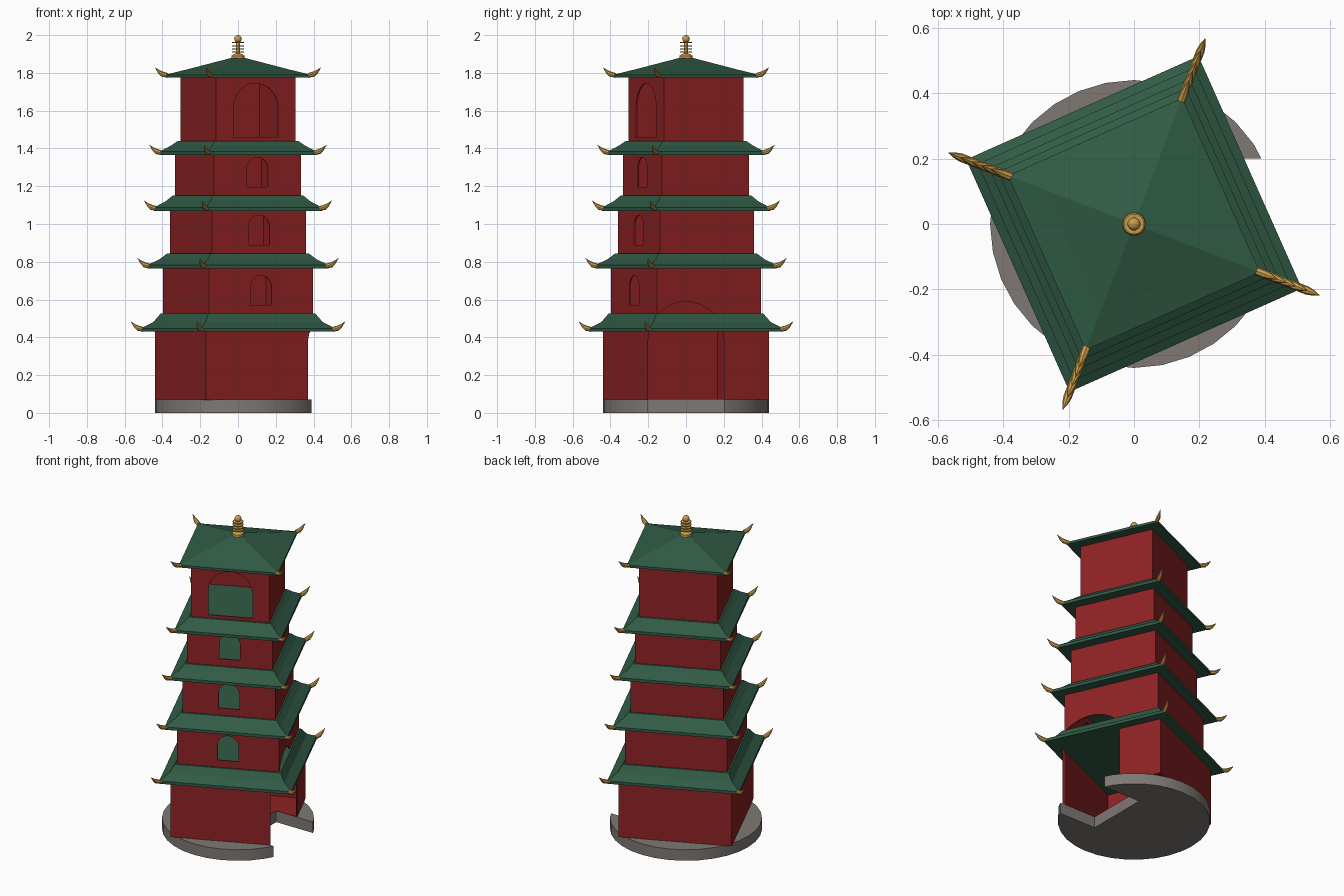
import bpy, bmesh, math
from mathutils import Vector, Matrix

if "Cube" in bpy.data.objects:
    bpy.data.objects.remove(bpy.data.objects["Cube"])

TURN = math.radians(24)            # the tower is turned against the round base
CORNER = TURN + math.pi / 4


def material(name, rgb):
    m = bpy.data.materials.new(name)
    m.diffuse_color = (*rgb, 1)
    m.use_nodes = True
    m.node_tree.nodes["Principled BSDF"].inputs["Base Color"].default_value = m.diffuse_color
    return m


RED = material("wall_red", (0.27, 0.016, 0.017))
GREEN = material("roof_green", (0.030, 0.105, 0.060))
GOLD = material("ornament_gold", (0.60, 0.34, 0.07))
STONE = material("base_stone", (0.21, 0.19, 0.175))


def finish(name, bm, mat, smooth=False):
    bmesh.ops.recalc_face_normals(bm, faces=bm.faces)
    me = bpy.data.meshes.new(name)
    bm.to_mesh(me)
    bm.free()
    me.materials.append(mat)
    ob = bpy.data.objects.new(name, me)
    bpy.context.collection.objects.link(ob)
    if smooth:
        select(ob)
        bpy.ops.object.shade_smooth_by_angle(angle=math.radians(35))
    return ob


def select(ob):
    bpy.ops.object.select_all(action='DESELECT')
    ob.select_set(True)
    bpy.context.view_layer.objects.active = ob


def lathe(name, profile, sides, mat, start=0.0, hollow=False, smooth=False):
    """Stack rings of (radius, z); hollow joins the last ring to the first."""
    bm = bmesh.new()
    rings = [[bm.verts.new((r * math.cos(start + 2 * math.pi * i / sides),
                            r * math.sin(start + 2 * math.pi * i / sides), z))
              for i in range(sides)] for r, z in profile]
    pairs = list(zip(rings, rings[1:]))
    if hollow:
        pairs.append((rings[-1], rings[0]))
    else:
        bm.faces.new(rings[0][::-1])
        bm.faces.new(rings[-1])
    for a, b in pairs:
        for i in range(sides):
            j = (i + 1) % sides
            bm.faces.new((a[i], a[j], b[j], b[i]))
    return finish(name, bm, mat, smooth)


def arch_cutter(name, half, z0, z1, near, far, angle):
    """Round-topped prism running outward from the axis in one direction."""
    spring = z1 - half
    outline = [(-half, z0), (half, z0)]
    outline += [(half * math.cos(math.pi * k / 20), spring + half * math.sin(math.pi * k / 20))
                for k in range(21)]
    bm = bmesh.new()
    face = bm.faces.new([bm.verts.new((near, y, z)) for y, z in outline])
    ext = bmesh.ops.extrude_face_region(bm, geom=[face])
    moved = [v for v in ext["geom"] if isinstance(v, bmesh.types.BMVert)]
    bmesh.ops.translate(bm, verts=moved, vec=(far - near, 0, 0))
    bmesh.ops.transform(bm, matrix=Matrix.Rotation(angle, 4, 'Z'), verts=bm.verts)
    ob = finish(name, bm, RED)
    ob.hide_render = True
    return ob


def cut(ob, cutter):
    mod = ob.modifiers.new("cut", 'BOOLEAN')
    mod.operation = 'DIFFERENCE'
    mod.solver = 'EXACT'
    mod.object = cutter
    select(ob)
    bpy.ops.object.modifier_apply(modifier=mod.name)


# Storeys: wall corner radius, wall bottom, wall top, roof corner radius, roof top
STOREYS = [(0.472, 0.070, 0.435, 0.550, 0.525),
           (0.425, 0.480, 0.770, 0.512, 0.845),
           (0.386, 0.800, 1.075, 0.475, 1.150),
           (0.357, 1.100, 1.370, 0.445, 1.440),
           (0.327, 1.390, 1.780, 0.413, 1.888)]
# Windows: half width, sill, crown (none in the ground storey)
WINDOWS = [None, (0.061, 0.57, 0.728), (0.061, 0.89, 1.047),
           (0.061, 1.195, 1.353), (0.13, 1.46, 1.745)]

door = arch_cutter("door_cutter", 0.2, -0.1, 0.588, 0.13, 0.8, 0)
helpers = [door]

# Round stone base with an entrance notch
plinth = lathe("stone_base", [(0.44, 0), (0.44, 0.07)], 32, STONE, smooth=True)
cut(plinth, door)
floor = lathe("ground_floor", [(0.465, 0.069), (0.465, 0.073)], 4, RED, CORNER)
cut(floor, door)

for n, (rw, z0, z1, rr, top) in enumerate(STOREYS):
    # Thin hollow walls
    ri = rw - 0.01
    wall = lathe(f"wall_{n + 1}", [(rw, z0), (rw, z1), (ri, z1), (ri, z0)], 4, RED,
                 CORNER, hollow=True)
    if n < 2:
        cut(wall, door)
    if WINDOWS[n]:
        c = arch_cutter(f"window_cutter_{n + 1}", *WINDOWS[n], 0.1, 0.6, TURN - math.pi / 2)
        cut(wall, c)
        helpers.append(c)

    # Flared roof
    zb = z1 - 0.005
    if n < 4:
        inner = STOREYS[n + 1][0] + 0.014
        prof = [(rr, zb), (rr, zb + 0.018),
                (inner + (rr - inner) * 0.38, zb + 0.05), (inner, top)]
    else:
        prof = [(rr, zb), (rr, zb + 0.015), (0.29, zb + 0.043), (0.002, top)]
    lathe(f"roof_{n + 1}", prof, 4, GREEN, CORNER)

    # Upturned gold horns on the corners
    for k in range(4):
        spin = Matrix.Rotation(CORNER + k * math.pi / 2, 3, 'Z')
        bm = bmesh.new()
        rings = []
        for dr, dz, rad in ((-0.012, 0.012, 0.013), (0.018, 0.019, 0.013),
                            (0.036, 0.031, 0.009), (0.057, 0.053, 0.001)):
            lean = 0.35 if dr > 0 else 0.0
            rings.append([bm.verts.new(spin @ Vector((
                rr + dr - rad * math.sin(a) * lean, rad * math.cos(a),
                zb + dz + rad * math.sin(a))))
                for a in [2 * math.pi * i / 8 for i in range(8)]])
        for a, b in zip(rings, rings[1:]):
            for i in range(8):
                bm.faces.new((a[i], a[(i + 1) % 8], b[(i + 1) % 8], b[i]))
        bm.faces.new(rings[0])
        bm.faces.new(rings[-1])
        finish(f"roof_horn_{n + 1}_{k + 1}", bm, GOLD, smooth=True)

# Finial: foot, rod with rings, ball
prof = [(0.036, 1.875), (0.034, 1.890), (0.022, 1.900), (0.011, 1.903)]
for z in (1.907, 1.923, 1.940, 1.957):
    prof += [(0.011, z), (0.031, z), (0.031, z + 0.006), (0.011, z + 0.006)]
prof += [(0.009, 1.966)]
prof += [(0.020 * math.sin(t), 1.980 - 0.020 * math.cos(t))
         for t in [math.pi * k / 10 for k in range(2, 10)]]
prof += [(0.001, 2.0)]
lathe("finial", prof, 16, GOLD, smooth=True)

# The cutters are no longer needed
for h in helpers:
    bpy.data.objects.remove(h, do_unlink=True)
